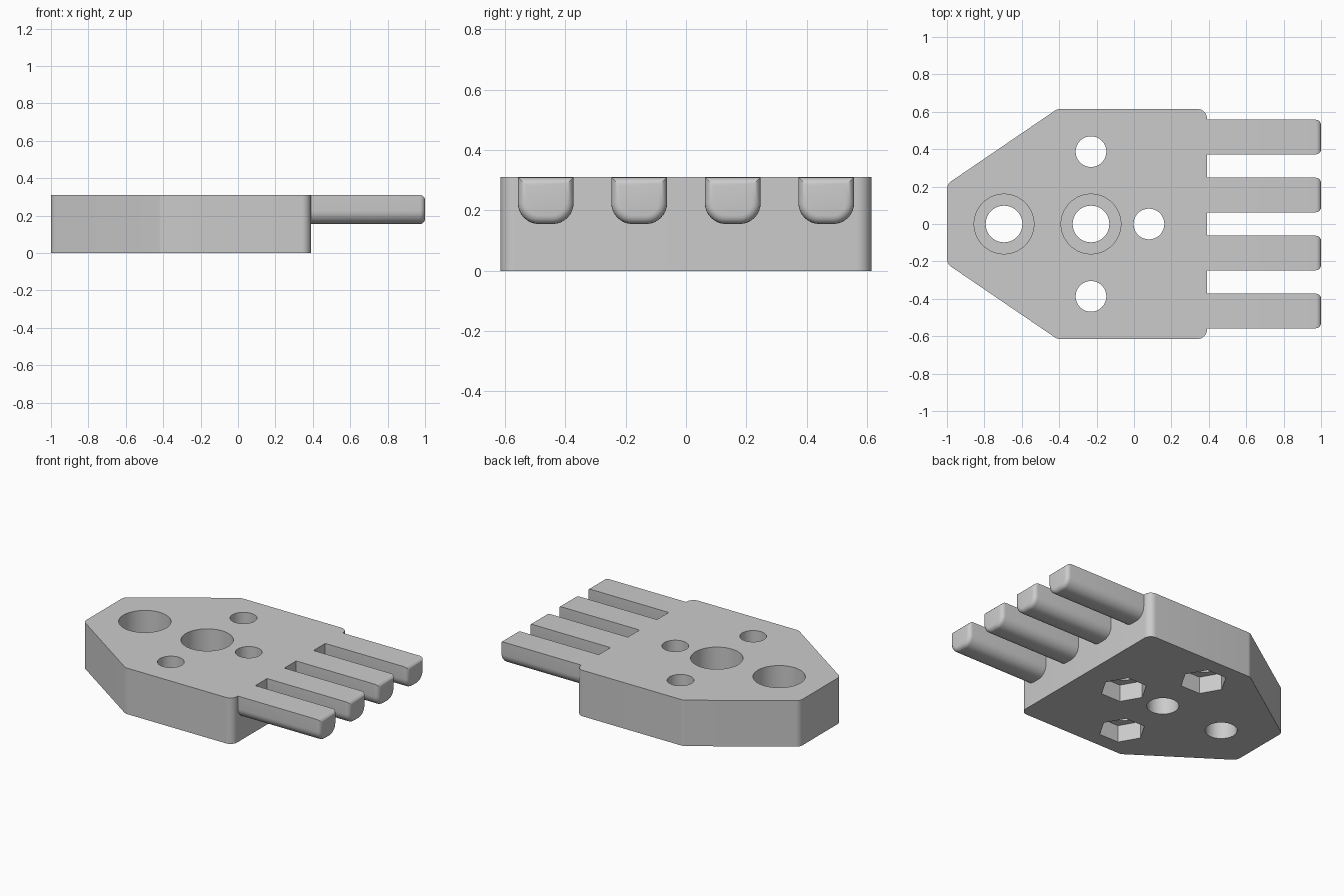
import bpy
import bmesh
from math import cos, sin, tan, pi, radians
from mathutils import Vector, Matrix

if "Cube" in bpy.data.objects:
    bpy.data.objects.remove(bpy.data.objects["Cube"], do_unlink=True)

HEIGHT = 0.31
PALM_END = 0.39

grey = bpy.data.materials.new("plain_grey")
grey.use_nodes = True
grey.diffuse_color = (0.6, 0.6, 0.6, 1)
grey.node_tree.nodes["Principled BSDF"].inputs["Base Color"].default_value = (0.6, 0.6, 0.6, 1)


def fillet(corners, steps=8):
    """Round each (x, y, radius) corner of a convex counter-clockwise outline."""
    outline = []
    for i, (x, y, r) in enumerate(corners):
        p = Vector((x, y))
        if r == 0:
            outline.append(p)
            continue
        a = (Vector(corners[i - 1][:2]) - p).normalized()
        b = (Vector(corners[(i + 1) % len(corners)][:2]) - p).normalized()
        half = a.angle(b) / 2
        centre = p + (a + b).normalized() * r / sin(half)
        start = p + a * r / tan(half) - centre
        sweep = pi - 2 * half
        for k in range(steps + 1):
            t = sweep * k / steps
            turn = Matrix.Rotation(t, 2)
            outline.append(centre + turn @ start)
    return outline


def extrude(bm, points, offset):
    """Cap a closed loop and push it along offset; returns the end cap."""
    base = bm.faces.new([bm.verts.new(p) for p in points])
    result = bmesh.ops.extrude_face_region(bm, geom=[base], use_keep_orig=True)
    moved = [g for g in result["geom"] if isinstance(g, bmesh.types.BMVert)]
    bmesh.ops.translate(bm, verts=moved, vec=offset)
    return [g for g in result["geom"] if isinstance(g, bmesh.types.BMFace)][0]


def make_object(name, bm):
    bmesh.ops.recalc_face_normals(bm, faces=bm.faces[:])
    mesh = bpy.data.meshes.new(name)
    bm.to_mesh(mesh)
    bm.free()
    mesh.materials.append(grey)
    obj = bpy.data.objects.new(name, mesh)
    bpy.context.collection.objects.link(obj)
    return obj


def activate(obj):
    bpy.ops.object.select_all(action='DESELECT')
    obj.select_set(True)
    bpy.context.view_layer.objects.active = obj


def smooth(obj):
    activate(obj)
    bpy.ops.object.shade_smooth_by_angle(angle=radians(30))


def bore(target, x, y, radius, low, high, sides=48):
    """Cut a round or hexagonal hole between two heights."""
    bm = bmesh.new()
    ring = [(x + radius * cos(2 * pi * k / sides),
             y + radius * sin(2 * pi * k / sides), low) for k in range(sides)]
    extrude(bm, ring, (0, 0, high - low))
    cutter = make_object("hole_cutter", bm)
    cutter.hide_render = True
    cut = target.modifiers.new("hole", 'BOOLEAN')
    cut.operation = 'DIFFERENCE'
    cut.solver = 'EXACT'
    cut.object = cutter
    activate(target)
    bpy.ops.object.modifier_apply(modifier=cut.name)
    bpy.data.objects.remove(cutter, do_unlink=True)


# Base block with a tapered end and rounded upright corners
half = [(-1, -0.213), (-0.41, -0.615), (PALM_END, -0.615)]
corners = [(x, y, 0.05) for x, y in half]
corners += [(x, -y, r) for x, y, r in reversed(corners)]
bm = bmesh.new()
extrude(bm, [(p.x, p.y, 0) for p in fillet(corners)], (0, 0, HEIGHT))
base_block = make_object("base_block", bm)

# Counterbored holes along the centre line
for x in (-0.695, -0.23):
    bore(base_block, x, 0, 0.098, -0.1, HEIGHT + 0.1)
    bore(base_block, x, 0, 0.16, HEIGHT / 2, HEIGHT + 0.1)

# Small holes with hexagonal nut pockets underneath
for x, y in ((-0.23, 0.387), (-0.23, -0.387), (0.08, 0)):
    bore(base_block, x, y, 0.082, -0.1, HEIGHT + 0.1)
    bore(base_block, x, y, 0.145, -0.1, 0.115, sides=6)
smooth(base_block)

# Four prongs: flat on top, round below, with softened tips
W = 0.0925
section = fillet([(-W, HEIGHT / 2, 0.07), (W, HEIGHT / 2, 0.07), (W, HEIGHT, 0), (-W, HEIGHT, 0)])
for i in range(4):
    y = (i - 1.5) * 0.31
    bm = bmesh.new()
    tip = extrude(bm, [(PALM_END, y + p.x, p.y) for p in section], (1 - PALM_END, 0, 0))
    bmesh.ops.bevel(bm, geom=list(tip.edges), offset=0.028, segments=5,
                    profile=0.5, affect='EDGES', clamp_overlap=False)
    smooth(make_object(f"prong_{i + 1}", bm))
